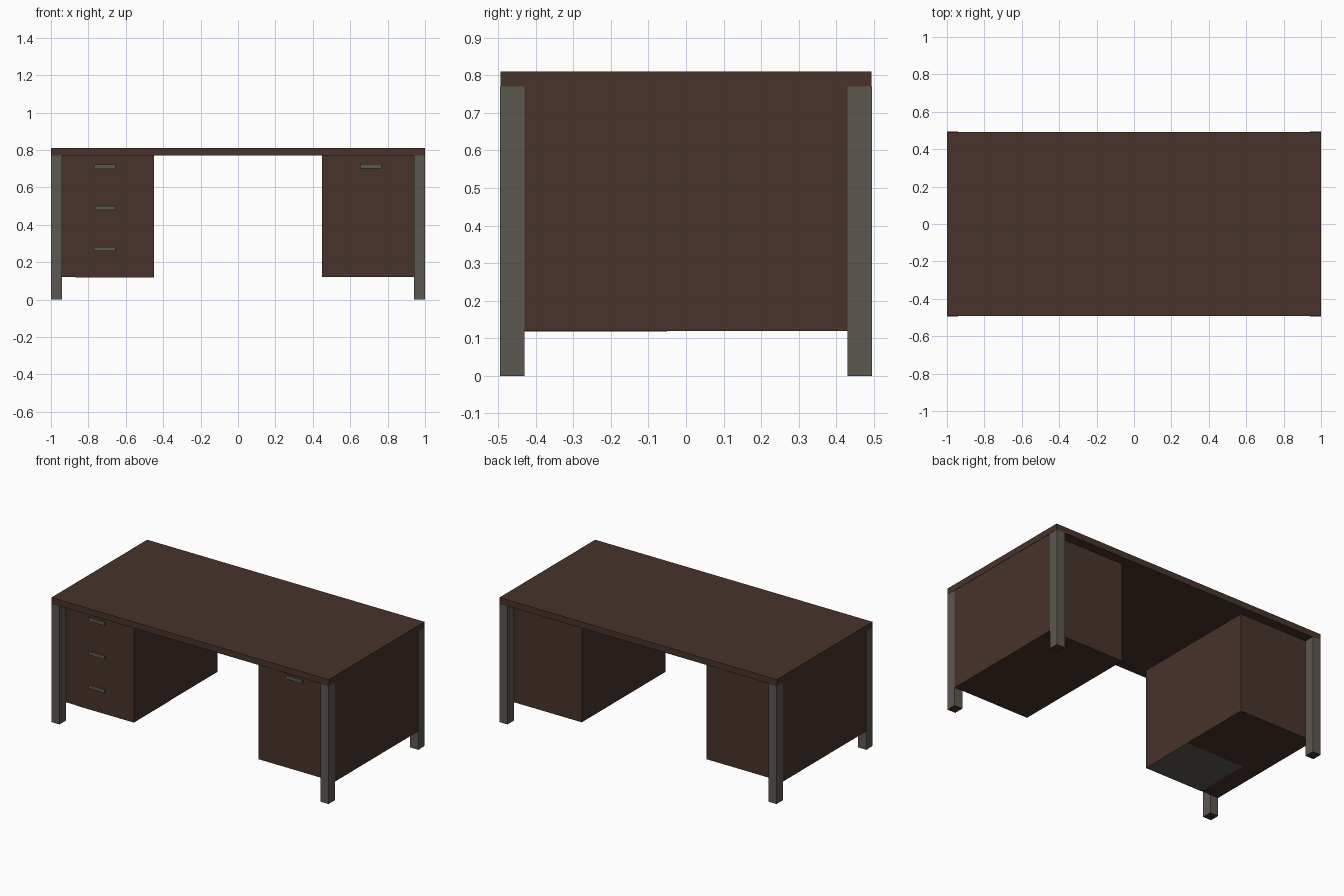
import bpy
import bmesh

if "Cube" in bpy.data.objects:
    bpy.data.objects.remove(bpy.data.objects["Cube"])


def material(name, rgb):
    m = bpy.data.materials.new(name)
    m.diffuse_color = (*rgb, 1)
    m.use_nodes = True
    m.node_tree.nodes["Principled BSDF"].inputs["Base Color"].default_value = m.diffuse_color
    return m


WOOD = material("dark_brown_wood", (0.065, 0.033, 0.024))
METAL = material("warm_grey_metal", (0.107, 0.098, 0.080))


def box(name, x, y, z, *mats):
    """Box from (min, max) ranges; a second material goes on the underside."""
    bm = bmesh.new()
    bmesh.ops.create_cube(bm, size=1)
    for v in bm.verts:
        for i, (lo, hi) in enumerate((x, y, z)):
            v.co[i] = lo + (v.co[i] + 0.5) * (hi - lo)
    bm.normal_update()
    if len(mats) > 1:
        for f in bm.faces:
            f.material_index = int(f.normal.z < -0.5)
    me = bpy.data.meshes.new(name)
    bm.to_mesh(me)
    bm.free()
    for m in mats:
        me.materials.append(m)
    ob = bpy.data.objects.new(name, me)
    bpy.context.collection.objects.link(ob)
    return ob


# Desk top
box("desk_top", (-1, 1), (-0.493, 0.493), (0.77, 0.81), WOOD)

for side, s in (("left", -1), ("right", 1)):
    # Drawer pedestal, flush with the outside of the legs
    box(side + "_pedestal", sorted((s * 0.45, s * 0.998)), (-0.43, 0.43), (0.12, 0.77), WOOD)
    # Corner legs with brown undersides
    for end, t in (("front", -1), ("back", 1)):
        box(f"{side}_{end}_leg", sorted((s * 0.94, s * 0.999)),
            sorted((t * 0.43, t * 0.495)), (0, 0.77), METAL, WOOD)

# Drawer handles: three on the left pedestal, one on the right
for i, (x, z) in enumerate(((-0.712, 0.71), (-0.712, 0.49), (-0.712, 0.27), (0.71, 0.713))):
    box(f"drawer_handle_{i + 1}", (x - 0.058, x + 0.058), (-0.44, -0.43),
        (z - 0.011, z + 0.011), METAL)

# Grey plate under the left pedestal
box("pedestal_bottom_plate", (-0.87, -0.45), (-0.43, -0.05), (0.118, 0.12), METAL)
